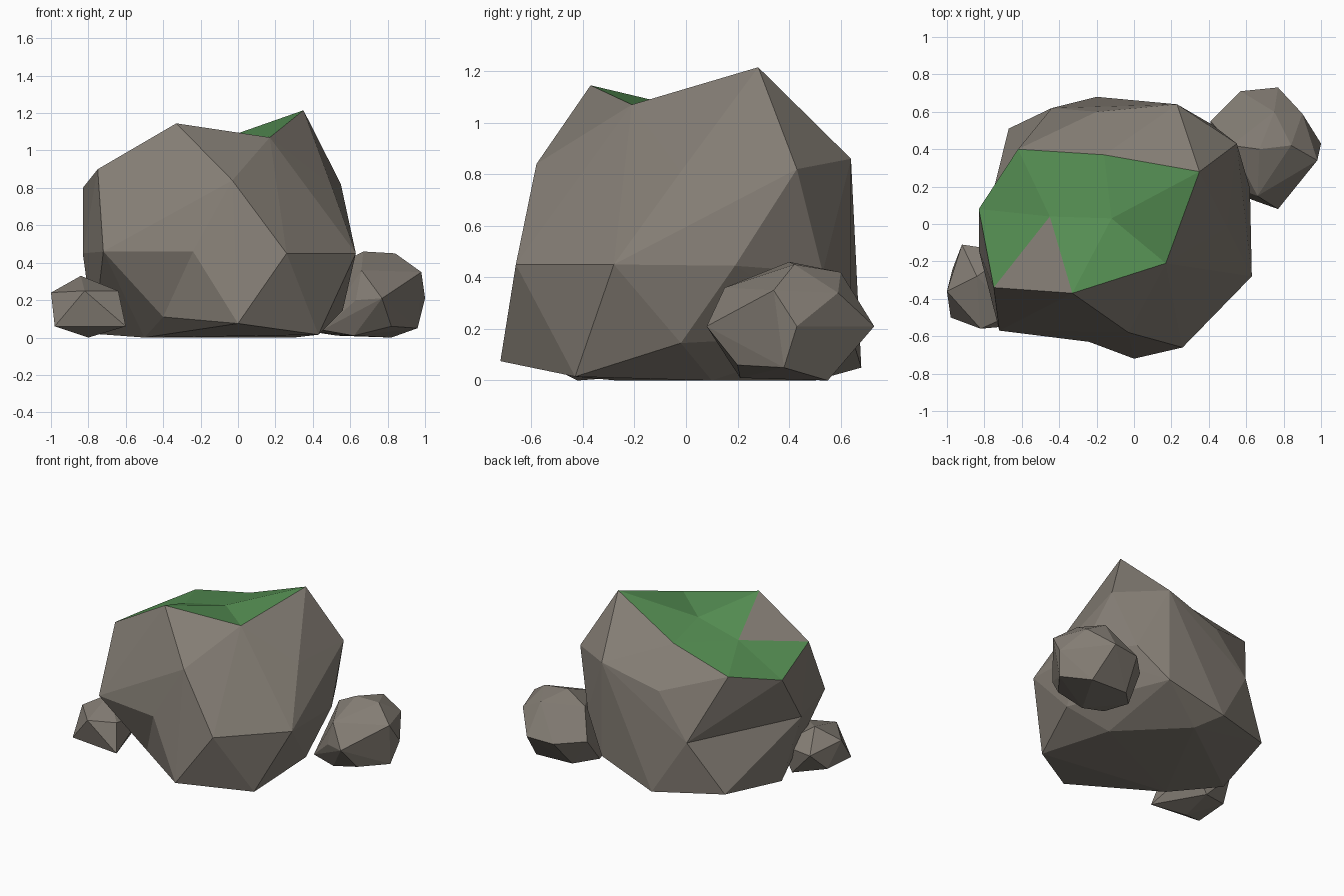
import bpy
import bmesh

default = bpy.data.objects.get("Cube")
if default:
    bpy.data.objects.remove(default, do_unlink=True)


def make_material(name, rgb):
    mat = bpy.data.materials.new(name)
    mat.use_nodes = True
    colour = (*rgb, 1.0)
    mat.diffuse_color = colour
    mat.node_tree.nodes["Principled BSDF"].inputs["Base Color"].default_value = colour
    return mat


stone = make_material("warm_grey_stone", (.23, .205, .175))
moss = make_material("moss_green", (.09, .27, .085))


def hull_mesh(points):
    """Chip a faceted rock out of its corner points."""
    bm = bmesh.new()
    corners = [bm.verts.new(p) for p in points]
    bmesh.ops.convex_hull(bm, input=corners, use_existing_faces=False)
    return bm, corners


def clear_region(bm, verts, names):
    """Remove the hull faces that lie wholly between the named corners."""
    region = {verts[n] for n in names.split()}
    doomed = [f for f in bm.faces if region.issuperset(f.verts)]
    bmesh.ops.delete(bm, geom=doomed, context='FACES_ONLY')


def add_facets(bm, verts, facets, material=0):
    for facet in facets:
        bm.faces.new([verts[n] for n in facet.split()]).material_index = material


def finish(bm, name, materials):
    """Clean loose parts, orient the faces and link the flat-shaded object."""
    for edge in [e for e in bm.edges if not e.link_faces]:
        bm.edges.remove(edge)
    for vert in [v for v in bm.verts if not v.link_faces]:
        bm.verts.remove(vert)
    bmesh.ops.recalc_face_normals(bm, faces=bm.faces[:])
    mesh = bpy.data.meshes.new(name)
    bm.to_mesh(mesh)
    bm.free()
    for mat in materials:
        mesh.materials.append(mat)
    obj = bpy.data.objects.new(name, mesh)
    bpy.context.scene.collection.objects.link(obj)


# Boulder: corners that border a hollow
named = {
    "peak": (.35, .28, 1.215), "corner": (-.62, .40, .89), "side": (-.83, .08, .80),
    "cheek": (-.75, -.34, .90), "crest": (-.33, -.37, 1.145), "saddle": (.17, -.21, 1.07),
    "brow": (-.72, -.57, .46), "notch": (-.24, -.63, .46),
    "toe": (0, -.72, .075), "recess": (-.4, -.475, .11),
    "rear_left": (.23, .64, .86), "rear_right": (-.2, .6, .75),
    "waist_rear": (-.44, .62, .445), "waist_side": (-.83, -.14, .45),
    "foot_rear": (-.67, .51, .09), "foot_side": (-.77, 0, .02),
}
# Boulder: remaining shoulders, waist and foot
plain = [
    (-.03, -.58, .84), (.5, -.02, .81), (.55, .43, .82),
    (.26, -.66, .45), (.63, -.28, .45), (.62, .19, .445), (.42, .53, .42),
    (.43, -.43, .015), (.56, -.02, .145), (.23, .64, .18), (-.2, .68, .05),
    (-.5, -.27, 0), (.3, .1, 0), (-.1, .5, 0),
]
# Boulder: points sunk below the outer shape
sunken = {"dip": (-.45, .04, .975), "hollow": (-.12, .03, 1.05), "back": (-.16, .37, 1.0)}

bm, corners = hull_mesh(list(named.values()) + plain)
verts = dict(zip(named, corners))
verts.update({name: bm.verts.new(p) for name, p in sunken.items()})

# Overhang under the front brow
clear_region(bm, verts, "brow notch toe recess")
add_facets(bm, verts, ["brow notch recess", "notch toe recess"])

# Pinched waist on the right rear flank
clear_region(bm, verts, "corner side waist_rear waist_side foot_rear foot_side")
add_facets(bm, verts, [
    "corner side waist_rear", "side waist_side waist_rear",
    "waist_rear waist_side foot_rear", "foot_rear waist_side foot_side",
])

# Mossy hollow on top, with a bare patch and a dipped back rim
clear_region(bm, verts, "peak corner side cheek crest saddle rear_left rear_right")
add_facets(bm, verts, [
    "cheek crest dip", "corner rear_right back", "back rear_right rear_left",
    "back rear_left peak",
])
add_facets(bm, verts, [
    "crest hollow dip", "crest saddle hollow", "saddle peak hollow",
    "peak back hollow", "back dip hollow", "back corner dip",
    "corner side dip", "side cheek dip",
], material=1)
finish(bm, "boulder", [stone, moss])

# Larger stone at the back left
bm, _ = hull_mesh([
    (1, .43, .21), (.98, .34, .35), (.84, .42, .45), (.67, .4, .46), (.75, .6, .42),
    (.9, .59, .34), (.57, .71, .2), (.77, .73, .21), (.41, .55, .2), (.52, .42, .38),
    (.77, .08, .21), (.63, .13, .2), (.66, .15, .36), (.45, .23, .04),
    (.96, .38, .05), (.82, .2, .06), (.82, .55, 0), (.62, .21, .01), (.53, .55, .01),
    (.4, .42, .03),
])
finish(bm, "large_side_stone", [stone])

# Smaller stone at the front right
bm, _ = hull_mesh([
    (-1, -.36, .24), (-.98, -.5, .06), (-.84, -.28, .33), (-.8, -.42, 0),
    (-.82, -.56, .25), (-.64, -.48, .25), (-.6, -.54, .06),
    (-.92, -.11, .2), (-.97, -.24, .07), (-.65, -.15, .2), (-.75, -.15, .02),
])
finish(bm, "small_side_stone", [stone])
